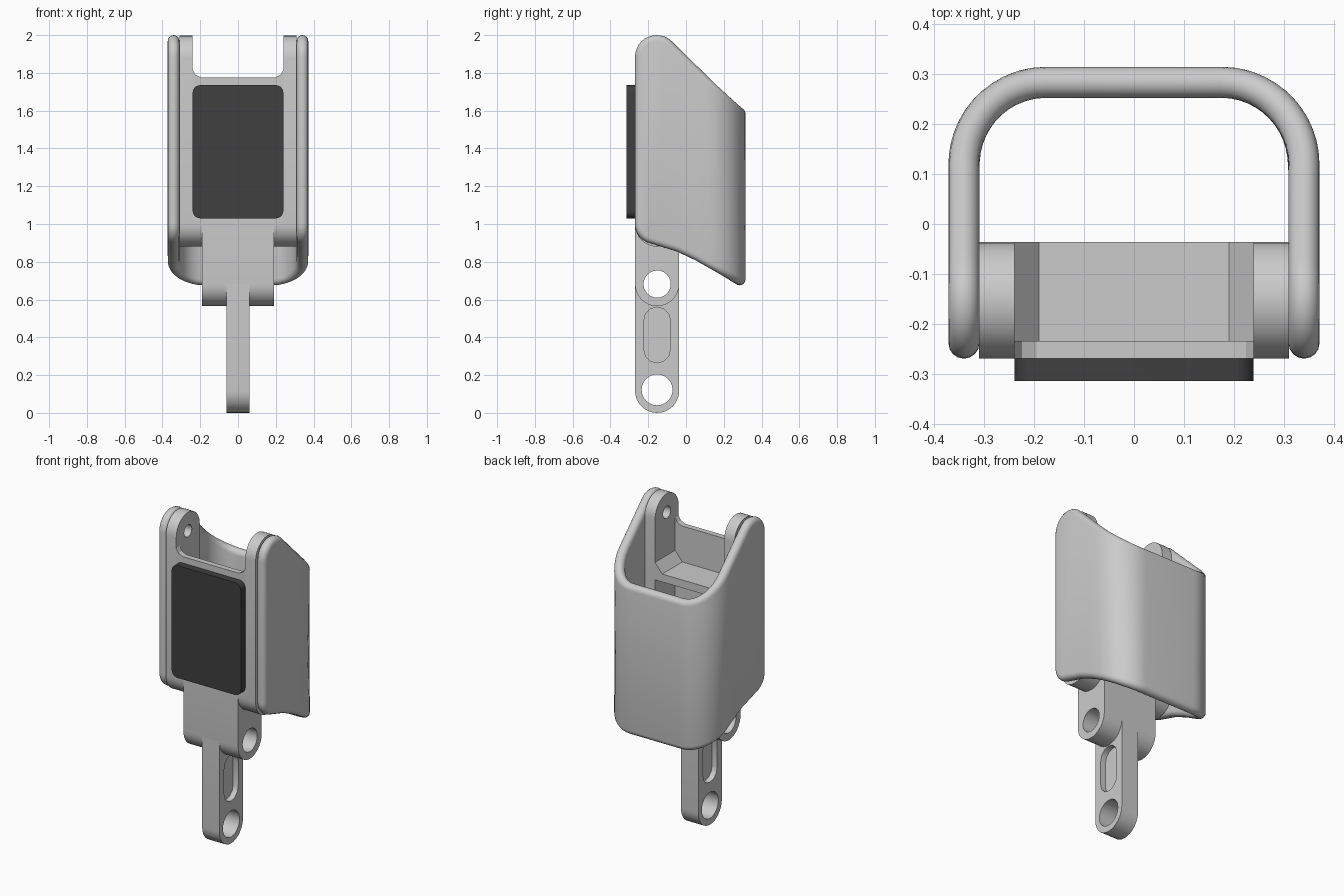
import bpy, bmesh
from math import sin, cos, pi, radians

if "Cube" in bpy.data.objects:
    bpy.data.objects.remove(bpy.data.objects["Cube"])

YC = -0.153  # common centre line of the arm and body
R = 0.117


def finish(bm, name):
    bmesh.ops.recalc_face_normals(bm, faces=bm.faces)
    me = bpy.data.meshes.new(name)
    bm.to_mesh(me)
    bm.free()
    ob = bpy.data.objects.new(name, me)
    bpy.context.collection.objects.link(ob)
    return ob


def smooth(ob, angle=35):
    bpy.ops.object.select_all(action='DESELECT')
    ob.select_set(True)
    bpy.context.view_layer.objects.active = ob
    bpy.ops.object.shade_smooth_by_angle(angle=radians(angle))


def prism(name, pts, a, b, axis='X'):
    """Extrude a (y,z) profile along x, or an (x,z) profile along y."""
    bm = bmesh.new()
    put = (lambda p, t: (t, p[0], p[1])) if axis == 'X' else (lambda p, t: (p[0], t, p[1]))
    lo = [bm.verts.new(put(p, a)) for p in pts]
    hi = [bm.verts.new(put(p, b)) for p in pts]
    bm.faces.new(lo)
    bm.faces.new(hi)
    n = len(pts)
    for i in range(n):
        bm.faces.new((lo[i], lo[(i + 1) % n], hi[(i + 1) % n], hi[i]))
    return finish(bm, name)


def arc(cx, cz, r, a0, a1, n=16):
    return [(cx + r * cos(radians(a0 + (a1 - a0) * i / n)),
             cz + r * sin(radians(a0 + (a1 - a0) * i / n))) for i in range(n + 1)]


def round_bar(z0, z1, r=R, top=True, n=16):
    """Bar profile with a round bottom centred at z0, round or flat top at z1."""
    end = arc(YC, z1, r, 0, 180, n) if top else [(YC + r, z1), (YC - r, z1)]
    return arc(YC, z0, r, 180, 360, n) + end


def cut(ob, cutter):
    m = ob.modifiers.new('cut', 'BOOLEAN')
    m.operation, m.solver, m.object = 'DIFFERENCE', 'EXACT', cutter
    bpy.context.view_layer.objects.active = ob
    bpy.ops.object.modifier_apply(modifier=m.name)


def drop(*obs):
    for o in obs:
        bpy.data.objects.remove(o)


# Wrap-around guard: outline in (distance along U path, z), rounded rim, bent round the U
PX, PY, CR, FRONT, T = 0.341, 0.284, 0.165, -0.27, 0.031
L1 = PY - CR - FRONT
LA = CR * pi / 2
HALF = L1 + LA + PX - CR


def bend(s, z, t):
    side, s = (1, s) if s <= HALF else (-1, 2 * HALF - s)
    if s < L1:
        x, y, nx, ny = PX, FRONT + s, 1, 0
    elif s < L1 + LA:
        a = (s - L1) / CR
        nx, ny = cos(a), sin(a)
        x, y = PX - CR + CR * nx, PY - CR + CR * ny
    else:
        x, y, nx, ny = HALF - s, PY, 0, 1
    return (side * (x + nx * t), y + ny * t, z)


def bottom_z(y):
    k = [(-0.192, 0.899), (-0.05, 0.855), (0.05, 0.808), (0.32, 0.655)]
    for (y0, z0), (y1, z1) in zip(k, k[1:]):
        if y <= y1:
            return z0 + (z1 - z0) * (y - y0) / (y1 - y0)
    return k[-1][1]


top = [(y - FRONT, z) for y, z in arc(-0.155, 1.885, 0.115, 180, 45, 12)]
bot = [(y - FRONT, z) for y, z in arc(-0.165, 1.0, 0.105, 180, 255, 12)]
for s in [0.22, 0.27, 0.32] + [L1 + LA * i / 12 for i in range(13)]:
    y = bend(s, 0, 0)[1]
    top.append((s, 1.966 - 0.98 * (y + 0.074)))
    bot.append((s, bottom_z(y)))
top += [(2 * HALF - s, z) for s, z in reversed(top)]
bot += [(2 * HALF - s, z) for s, z in reversed(bot)]
loop = top + bot[::-1]
N, M = len(loop), len(top)
bm = bmesh.new()
rings = []
for k in range(9):
    a = -pi / 2 + pi * k / 8
    d, t = T * (1 - cos(a)), T * sin(a)
    ring = []
    for i, (s, z) in enumerate(loop):
        p, q = loop[i - 1], loop[(i + 1) % N]
        ds, dz = q[0] - p[0], q[1] - p[1]
        ln = (ds * ds + dz * dz) ** 0.5
        s2, z2 = s + d * dz / ln, z - d * ds / ln
        ring.append(bm.verts.new(bend(s2, z2, t)))
    rings.append(ring)
for r0, r1 in zip(rings, rings[1:]):
    for i in range(N):
        j = (i + 1) % N
        bm.faces.new((r0[i], r0[j], r1[j], r1[i]))
for r in (rings[0], rings[-1]):
    for i in range(M - 1):
        bm.faces.new((r[i], r[i + 1], r[N - 2 - i], r[N - 1 - i]))
smooth(finish(bm, 'guard'), 40)

# Side plates with round ends and a pin hole in each ear
ear_pin = prism('ear_pin_cutter', arc(YC, 1.88, 0.038, 0, 337.5, 15), -0.5, 0.5)
for sx, tag in ((1, 'right'), (-1, 'left')):
    ear = prism('side_plate_' + tag, round_bar(0.88 + R, 1.88), sx * 0.24, sx * 0.311)
    cut(ear, ear_pin)
    smooth(ear)
    smooth(prism('lower_corner_' + tag, round_bar(0.88 + R, 1.04, top=False), sx * 0.19, sx * 0.24))
drop(ear_pin)

# Front wall and inner shelf, both with sloped corners between the ears
prism('front_wall', [(-0.24, 1.04), (0.24, 1.04), (0.24, 1.815), (0.225, 1.79), (0.195, 1.775),
                     (-0.195, 1.775), (-0.225, 1.79), (-0.24, 1.815)], -0.27, -0.235, 'Y')
prism('inner_shelf', [(-0.24, 1.5), (0.24, 1.5), (0.24, 1.61), (0.19, 1.55),
                      (-0.19, 1.55), (-0.24, 1.61)], -0.235, YC + R, 'Y')

# Hinge block and lower link, pierced by the hinge hole
block = prism('hinge_block', round_bar(0.565 + R, 1.04, top=False), -0.19, 0.19)
link = prism('lower_link', round_bar(R, 0.565 + R, top=False), -0.06, 0.06)
hinge = prism('hinge_cutter', arc(YC, 0.682, 0.072, 0, 345, 23), -0.5, 0.5)
end_hole = prism('end_hole_cutter', arc(YC, 0.122, 0.082, 0, 345, 23), -0.5, 0.5)
cut(block, hinge)
cut(link, hinge)
cut(link, end_hole)
for sx in (1, -1):
    slot = prism('slot_cutter', round_bar(0.335, 0.49, 0.07, n=6), sx * 0.025, sx * 0.1)
    cut(link, slot)
    drop(slot)
drop(hinge, end_hole)
smooth(block)
smooth(link)

# Dark front pad with rounded corners
w, c = 0.24, 0.04
pad = prism('front_pad', arc(w - c, 1.735 - c, c, 0, 90, 6) + arc(c - w, 1.735 - c, c, 90, 180, 6)
            + arc(c - w, 1.03 + c, c, 180, 270, 6) + arc(w - c, 1.03 + c, c, 270, 360, 6),
            -0.315, -0.265, 'Y')
dark = bpy.data.materials.new('dark_rubber')
dark.diffuse_color = (0.05, 0.05, 0.05, 1)
dark.use_nodes = True
dark.node_tree.nodes["Principled BSDF"].inputs["Base Color"].default_value = dark.diffuse_color
pad.data.materials.append(dark)
smooth(pad)
